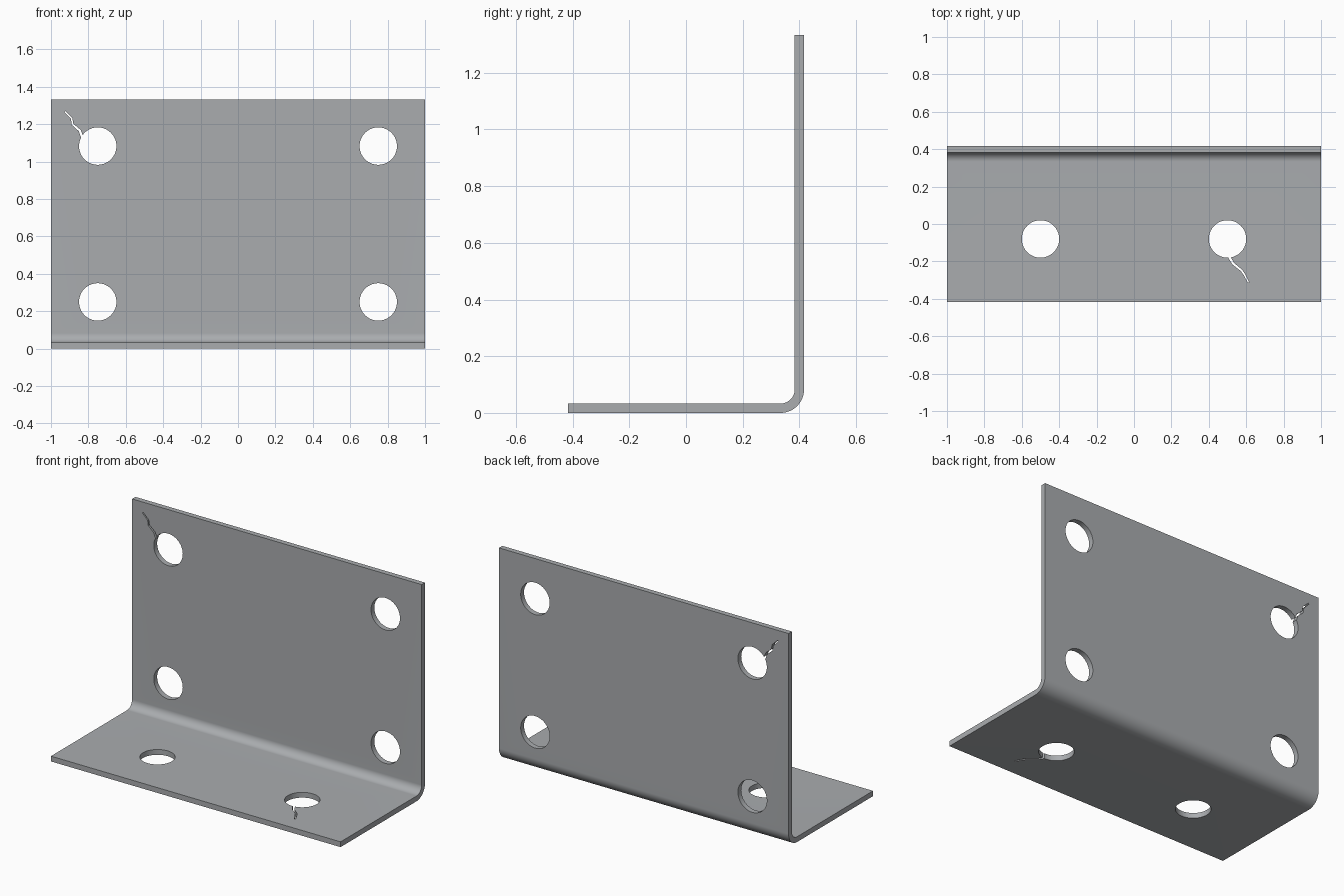
import bpy, bmesh, math
from mathutils import Vector

if "Cube" in bpy.data.objects:
    bpy.data.objects.remove(bpy.data.objects["Cube"])

T, YB, H = 0.033, 0.4165, 1.333      # thickness, half depth, height
R, HOLE = 0.083, 0.1                 # outer bend radius, hole radius

steel = bpy.data.materials.new("grey steel")
steel.diffuse_color = (0.40, 0.415, 0.43, 1)
steel.use_nodes = True
steel.node_tree.nodes["Principled BSDF"].inputs["Base Color"].default_value = steel.diffuse_color


def prism(name, points, offset):
    """Extrude a closed polygon along offset."""
    bm = bmesh.new()
    face = bm.faces.new([bm.verts.new(p) for p in points])
    ext = bmesh.ops.extrude_face_region(bm, geom=[face])["geom"]
    bmesh.ops.translate(bm, vec=offset, verts=[v for v in ext if isinstance(v, bmesh.types.BMVert)])
    bmesh.ops.recalc_face_normals(bm, faces=bm.faces)
    me = bpy.data.meshes.new(name)
    bm.to_mesh(me)
    bm.free()
    ob = bpy.data.objects.new(name, me)
    bpy.context.collection.objects.link(ob)
    return ob


def circle(u, v):
    return [(u + HOLE * math.cos(math.tau * i / 64), v + HOLE * math.sin(math.tau * i / 64)) for i in range(64)]


def crack(path):
    """Outline of a thin jagged slit along a path, narrowing to its last point."""
    left, right = [], []
    n = len(path)
    for i, p in enumerate(path):
        d = (Vector(path[min(i + 1, n - 1)]) - Vector(path[max(i - 1, 0)])).normalized()
        w = (0.0075 - 0.004 * i / (n - 1)) * Vector((-d.y, d.x))
        left.append(Vector(p) + w)
        right.append(Vector(p) - w)
    return left + right[::-1]


# Bent sheet: L profile with a rounded corner, extruded along x
N = 24
cy, cz = YB - R, R


def arc(r):
    return [(cy + r * math.sin(a), cz - r * math.cos(a)) for a in (math.pi / 2 * i / N for i in range(N + 1))]


profile = [(-YB, 0)] + arc(R) + [(YB, H), (YB - T, H)] + arc(R - T)[::-1] + [(-YB, T)]
bracket = prism("angle_bracket", [(-1, y, z) for y, z in profile], (2, 0, 0))

# Cutters through the upright plate (x, z) and the base plate (x, y)
upright = [circle(x, z) for x in (-0.75, 0.75) for z in (0.25, 1.083)]
upright.append(crack([(-0.81, 1.11), (-0.836, 1.139), (-0.846, 1.166), (-0.885, 1.200),
                      (-0.889, 1.230), (-0.927, 1.268)]))
base = [circle(x, -0.08) for x in (-0.5, 0.5)]
base.append(crack([(0.505, -0.15), (0.513, -0.183), (0.531, -0.213), (0.576, -0.249),
                   (0.594, -0.277), (0.612, -0.313)]))
cutters = [prism("cutter", [(u, 0.3, v) for u, v in o], (0, 0.2, 0)) for o in upright]
cutters += [prism("cutter", [(u, v, -0.1) for u, v in o], (0, 0, 0.2)) for o in base]

for c in cutters:
    m = bracket.modifiers.new("cut", 'BOOLEAN')
    m.operation, m.solver, m.object = 'DIFFERENCE', 'EXACT', c

# Bake the cuts and remove the cutters
deps = bpy.context.evaluated_depsgraph_get()
mesh = bpy.data.meshes.new_from_object(bracket.evaluated_get(deps))
bracket.modifiers.clear()
bracket.data = mesh
for c in cutters:
    bpy.data.objects.remove(c)

mesh.materials.clear()
mesh.materials.append(steel)
bpy.context.view_layer.objects.active = bracket
bracket.select_set(True)
bpy.ops.object.shade_smooth_by_angle(angle=math.radians(30))
